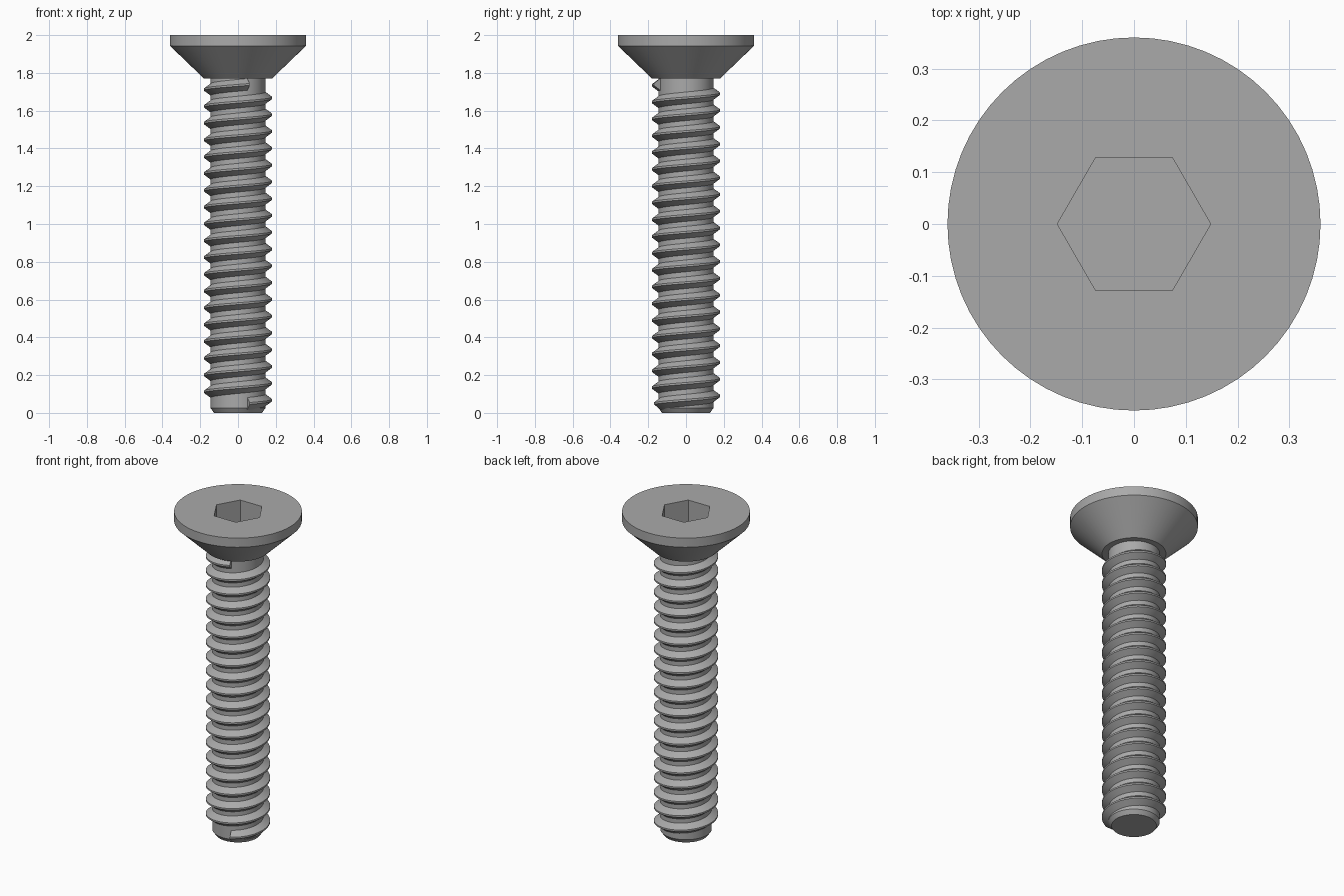
import bpy, bmesh, math

cube = bpy.data.objects.get("Cube")
if cube:
    bpy.data.objects.remove(cube, do_unlink=True)

steel = bpy.data.materials.new("grey_steel")
steel.use_nodes = True
GREY = (0.4, 0.4, 0.4, 1)
steel.diffuse_color = GREY
steel.node_tree.nodes["Principled BSDF"].inputs["Base Color"].default_value = GREY


def finish(bm, name):
    """Turn a bmesh into a linked, shaded object."""
    bmesh.ops.recalc_face_normals(bm, faces=bm.faces)
    mesh = bpy.data.meshes.new(name)
    bm.to_mesh(mesh)
    bm.free()
    mesh.materials.append(steel)
    obj = bpy.data.objects.new(name, mesh)
    bpy.context.collection.objects.link(obj)
    bpy.ops.object.select_all(action='DESELECT')
    obj.select_set(True)
    bpy.context.view_layer.objects.active = obj
    bpy.ops.object.shade_smooth_by_angle(angle=math.radians(25))
    return obj


def ring(bm, radius, z, count, turn=0):
    return [bm.verts.new((radius * math.cos(turn + math.tau * i / count),
                          radius * math.sin(turn + math.tau * i / count), z))
            for i in range(count)]


def bridge(bm, a, b):
    n = len(a)
    for i in range(n):
        bm.faces.new((a[i], a[(i + 1) % n], b[(i + 1) % n], b[i]))


def lathe(bm, profile, count):
    rings = [ring(bm, r, z, count) for r, z in profile]
    for a, b in zip(rings, rings[1:]):
        bridge(bm, a, b)
    return rings


# Countersunk head with a hexagonal socket
SEG = 64
bm = bmesh.new()
rings = lathe(bm, [(0.18, 1.77), (0.36, 1.943), (0.36, 2.0)], SEG)
bm.faces.new(rings[0])
mouth, floor = ring(bm, 0.148, 2.0, 6), ring(bm, 0.148, 1.85, 6)
bridge(bm, mouth, floor)
bm.faces.new(floor)
# Flat top face, one sector for each side of the socket
for k in range(6):
    first, last = round(k * SEG / 6), round((k + 1) * SEG / 6)
    arc = [rings[-1][i % SEG] for i in range(first, last + 1)]
    bm.faces.new(arc + [mouth[(k + 1) % 6], mouth[k]])
finish(bm, "countersunk_head")

# Plain shank with a chamfered tip
bm = bmesh.new()
rings = lathe(bm, [(0.127, 0), (0.145, 0.025), (0.145, 1.78)], SEG)
bm.faces.new(rings[0])
bm.faces.new(rings[-1])
finish(bm, "shank")

# Right-handed helical thread, closed at both ends
PITCH, TURNS, STEPS = 0.0889, 19, 48
START_ANGLE, START_Z = math.radians(-70), 0.05
SECTION = [(0.14, -0.035), (0.181, -0.005), (0.181, 0.005), (0.14, 0.035)]
bm = bmesh.new()
previous = None
for i in range(TURNS * STEPS + 1):
    angle = START_ANGLE + math.tau * i / STEPS
    z = START_Z + PITCH * i / STEPS
    loop = [bm.verts.new((r * math.cos(angle), r * math.sin(angle), z + dz))
            for r, dz in SECTION]
    if previous:
        bridge(bm, previous, loop)
    else:
        bm.faces.new(loop)
    previous = loop
bm.faces.new(previous)
finish(bm, "thread")
